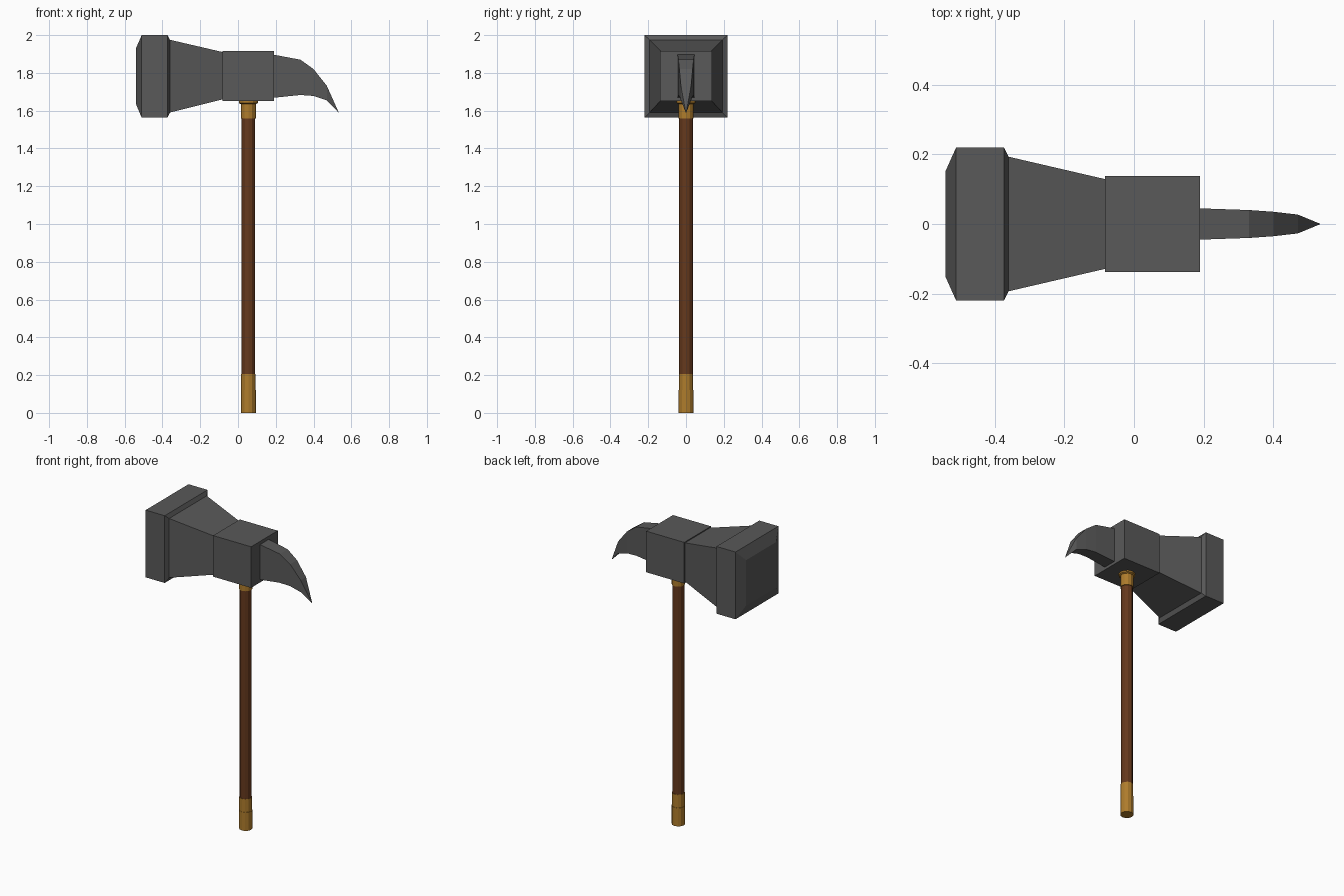
import bpy, bmesh, math

if "Cube" in bpy.data.objects:
    bpy.data.objects.remove(bpy.data.objects["Cube"])


def material(name, rgb):
    m = bpy.data.materials.new(name)
    m.diffuse_color = (*rgb, 1)
    m.use_nodes = True
    m.node_tree.nodes["Principled BSDF"].inputs["Base Color"].default_value = m.diffuse_color
    return m


iron = material("dark_iron", (0.1, 0.1, 0.1))
wood = material("wood", (0.13, 0.04, 0.012))
brass = material("brass", (0.42, 0.2, 0.025))


def loft(name, rings, mat):
    """Bridge rings of equal point count and cap both ends."""
    bm = bmesh.new()
    loops = [[bm.verts.new(p) for p in ring] for ring in rings]
    n = len(loops[0])
    for a, b in zip(loops, loops[1:]):
        for i in range(n):
            j = (i + 1) % n
            bm.faces.new((a[i], a[j], b[j], b[i]))
    bm.faces.new(loops[0])
    bm.faces.new(loops[-1])
    bmesh.ops.remove_doubles(bm, verts=bm.verts, dist=1e-5)
    bmesh.ops.recalc_face_normals(bm, faces=bm.faces)
    me = bpy.data.meshes.new(name)
    bm.to_mesh(me)
    bm.free()
    me.materials.append(mat)
    ob = bpy.data.objects.new(name, me)
    bpy.context.collection.objects.link(ob)
    return ob


def rect(x, y, z0, z1):
    return [(x, -y, z0), (x, y, z0), (x, y, z1), (x, -y, z1)]


def turned(name, profile, mat, sides=12, cx=0.055):
    """Faceted upright part from (radius, z) pairs."""
    angles = [2 * math.pi * i / sides for i in range(sides)]
    loft(name, [[(cx + r * math.cos(a), r * math.sin(a), z) for a in angles]
                for r, z in profile], mat)


# striking head with chamfered face and tapering neck
loft("hammer_head", [rect(*s) for s in (
    (-0.54, 0.153, 1.635, 1.93), (-0.51, 0.22, 1.563, 2.0),
    (-0.373, 0.22, 1.563, 2.0), (-0.36, 0.193, 1.59, 1.975),
    (-0.08, 0.128, 1.66, 1.91))], iron)

# central block
loft("socket_block", [rect(-0.083, 0.137, 1.65, 1.917),
                      rect(0.19, 0.137, 1.65, 1.917)], iron)

# curved spike
loft("rear_spike", [rect(*s) for s in (
    (0.185, 0.045, 1.668, 1.897), (0.33, 0.04, 1.683, 1.87),
    (0.40, 0.035, 1.678, 1.82), (0.47, 0.027, 1.655, 1.732),
    (0.533, 0.001, 1.589, 1.591))], iron)

# handle and its metal fittings
turned("shaft", [(0.036, 0.19), (0.036, 1.6)], wood)
turned("bottom_cap", [(0.04, 0), (0.04, 0.12), (0.038, 0.12), (0.038, 0.205)], brass)
turned("top_collar", [(0.04, 1.558), (0.04, 1.635), (0.05, 1.64), (0.05, 1.655)], brass)
